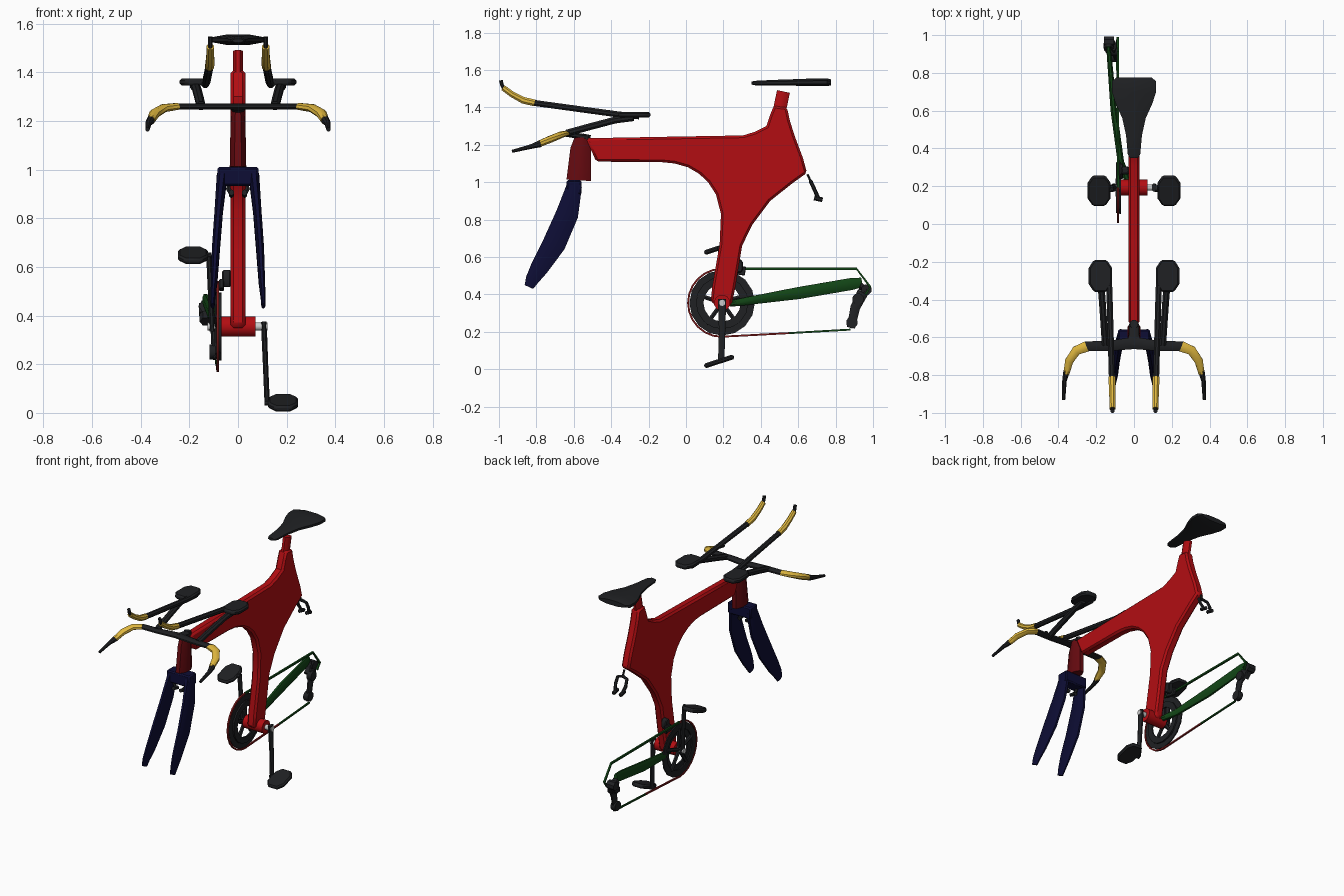
import bpy, bmesh, math
from mathutils import Vector, Matrix

if "Cube" in bpy.data.objects:
    bpy.data.objects.remove(bpy.data.objects["Cube"])

X, Z = Vector((1, 0, 0)), Vector((0, 0, 1))


def material(name, rgb):
    m = bpy.data.materials.new(name)
    m.diffuse_color = (*rgb, 1)
    m.use_nodes = True
    m.node_tree.nodes["Principled BSDF"].inputs["Base Color"].default_value = m.diffuse_color
    return m


RED = material("red", (0.45, 0.004, 0.006))
DARK_RED = material("dark_red", (0.13, 0.003, 0.005))
NAVY = material("navy", (0.004, 0.004, 0.035))
BLACK = material("black", (0.014, 0.015, 0.017))
YELLOW = material("yellow", (0.75, 0.48, 0.05))
GREEN = material("green", (0.006, 0.06, 0.008))
CHAIN_RED = material("chain_red", (0.2, 0.01, 0.01))


def finish(name, bm, mat, bevel=0):
    bmesh.ops.recalc_face_normals(bm, faces=bm.faces)
    me = bpy.data.meshes.new(name)
    bm.to_mesh(me)
    bm.free()
    ob = bpy.data.objects.new(name, me)
    bpy.context.collection.objects.link(ob)
    if mat:
        me.materials.append(mat)
    if bevel:
        b = ob.modifiers.new("bevel", "BEVEL")
        b.width, b.segments, b.limit_method = bevel, 1, "ANGLE"
        b.angle_limit = math.radians(55)
    bpy.ops.object.select_all(action="DESELECT")
    ob.select_set(True)
    bpy.context.view_layer.objects.active = ob
    bpy.ops.object.shade_smooth_by_angle(angle=math.radians(40))
    return ob


def skin(bm, rings, closed=False):
    n = len(rings[0])
    for i in range(len(rings) - (0 if closed else 1)):
        a, b = rings[i], rings[(i + 1) % len(rings)]
        for j in range(n):
            bm.faces.new((a[j], a[(j + 1) % n], b[(j + 1) % n], b[j]))


def tube(name, pts, mat, n=8, ref=Z):
    """Loft through (x, y, z, half width, half height) sections."""
    bm, rings = bmesh.new(), []
    P = [Vector(p[:3]) for p in pts]
    for i, p in enumerate(pts):
        t = (P[min(i + 1, len(P) - 1)] - P[max(i - 1, 0)]).normalized()
        side = t.cross(ref).normalized()
        up = side.cross(t)
        k = 1 / math.cos(math.pi / n)
        ang = [2 * math.pi * (j + 0.5) / n for j in range(n)]
        rings.append([bm.verts.new(P[i] + k * (side * p[3] * math.cos(a) + up * p[4] * math.sin(a))) for a in ang])
    skin(bm, rings)
    bm.faces.new(rings[0])
    bm.faces.new(rings[-1])
    return finish(name, bm, mat)


def rod(name, pts, r, mat, n=8, ref=Z):
    return tube(name, [(*p, r, r) for p in pts], mat, n, ref)


def plate(name, outline, half, mat, matrix, bevel):
    """Extruded flat outline, placed by a matrix."""
    bm = bmesh.new()
    lo = [bm.verts.new(matrix @ Vector((a, b, -half))) for a, b in outline]
    hi = [bm.verts.new(matrix @ Vector((a, b, half))) for a, b in outline]
    skin(bm, [lo, hi])
    bm.faces.new(lo)
    bm.faces.new(hi)
    return finish(name, bm, mat, bevel)


def washer(name, x0, x1, ri, ro, y, z, mat, n=16):
    """Flat ring around an axis parallel to x."""
    bm, rings = bmesh.new(), []
    for j in range(n):
        c, s = math.cos(2 * math.pi * j / n), math.sin(2 * math.pi * j / n)
        rings.append([bm.verts.new((x, y + r * c, z + r * s)) for x, r in ((x0, ri), (x0, ro), (x1, ro), (x1, ri))])
    skin(bm, rings, True)
    return finish(name, bm, mat)


def octagon(a, b):
    return [(a * u, b * v) for u, v in ((-1, -.5), (-.55, -1), (.55, -1), (1, -.5), (1, .5), (.55, 1), (-.55, 1), (-1, .5))]


def brake(name, y, z, dy, dz, w):
    """Caliper: pivot, two bowed arms and pads."""
    at = lambda x, t: (x, y + dy * t, z + dz * t)
    rod(name + "_pivot", [at(0, -.1), at(0, .3)], .006, BLACK)
    for s in (-1, 1):
        rod(name + "_arm", [at(0, .22), at(s * w, .3), at(s * w * 1.1, .65), at(s * w * .8, .95)], .009, BLACK, 6,
            Vector((0, 1, .3)))
        rod(name + "_pad", [(s * w * .75, y + dy - .025, z + dz + .006), (s * w * .75, y + dy + .02, z + dz - .004)],
            .011, BLACK, 6)


# Monocoque frame with seat mast
profile = [(-.535, 1.235), (-.1, 1.243), (.305, 1.25), (.37, 1.27), (.43, 1.30), (.45, 1.36), (.47, 1.41), (.54, 1.40),
           (.555, 1.33), (.58, 1.25), (.625, 1.13), (.647, 1.05), (.57, .995), (.45, .90), (.353, .77), (.30, .66),
           (.262, .43), (.245, .345), (.19, .325), (.132, .36), (.14, .44), (.18, .67), (.187, .83), (.16, .935),
           (.118, 1.0), (.07, 1.045), (.01, 1.08), (-.06, 1.1), (-.13, 1.107), (-.48, 1.11)]
yz = Matrix(((0, 0, 1, 0), (1, 0, 0, 0), (0, 1, 0, 0), (0, 0, 0, 1)))
plate("frame", profile, .03, RED, yz, .012)
tube("seat_post", [(0, .495, 1.36, .035, .02), (0, .521, 1.485, .035, .02)], RED, ref=X)
tube("head_tube", [(0, -.56, 1.24, .035, .026), (0, -.563, 1.18, .055, .031), (0, -.573, 1.01, .066, .034)],
     DARK_RED, ref=X)
rod("headset_cap", [(0, -.535, 1.23), (0, -.53, 1.256)], .022, BLACK, ref=X)

# Saddle
tube("saddle", [(0, y, z, a, b) for y, z, a, b in (
    (.35, 1.53, .022, .008), (.37, 1.53, .033, .012), (.47, 1.532, .042, .015), (.56, 1.533, .062, .017),
    (.64, 1.534, .098, .019), (.70, 1.534, .117, .021), (.755, 1.534, .117, .021), (.775, 1.534, .095, .016))], BLACK)

# Fork
plate("fork_crown", [(-.085, -.04), (.085, -.04), (.085, .04), (-.085, .04)], .039, NAVY,
      Matrix.Translation((0, -.598, .972)), .008)
for s in (-1, 1):
    tube("fork_leg", [(s * .065, -.597, .98, .041, .022), (s * .079, -.635, .83, .06, .017),
                      (s * .091, -.705, .67, .062, .016), (s * .098, -.785, .54, .048, .013),
                      (s * .103, -.822, .48, .036, .01), (s * .104, -.84, .44, .025, .008)], NAVY, ref=X)

# Brakes
brake("rear_brake", .655, 1.03, .055, -.12, .034)
brake("front_brake", -.60, .96, -.02, -.06, .036)

# Handlebars: base bar, grips, levers, arm rests and extensions
tube("base_bar", [(x, y, 1.26, a, .012) for x, y, a in (
    (-.26, -.648, .026), (-.13, -.645, .027), (0, -.63, .032), (.13, -.645, .027), (.26, -.648, .026))], BLACK)
tube("stem", [(0, -.53, 1.24, .025, .015), (0, -.64, 1.258, .03, .015)], BLACK)
pad = octagon(.062, .085)
for s in (-1, 1):
    tube("bar_grip", [(s * .25, -.648, 1.26, .028, .014), (s * .305, -.67, 1.253, .025, .016),
                      (s * .343, -.725, 1.23, .022, .018), (s * .357, -.79, 1.203, .016, .017)], YELLOW)
    tube("brake_lever", [(s * .357, -.78, 1.205, .017, .018), (s * .368, -.83, 1.19, .012, .012),
                         (s * .372, -.93, 1.165, .008, .008)], BLACK)
    plate("arm_rest", pad, .015, BLACK, Matrix.Translation((s * .178, -.275, 1.36)), .009)
    rod("rest_strut", [(s * .18, -.28, 1.345), (s * .17, -.38, 1.332), (s * .16, -.52, 1.295), (s * .152, -.64, 1.262)],
        .018, BLACK)
    rod("extension", [(s * .135, -.25, 1.352), (s * .13, -.36, 1.362), (s * .117, -.82, 1.425)], .016, BLACK)
    tube("extension_grip", [(s * .117, -.81, 1.424, .018, .018), (s * .115, -.87, 1.438, .018, .018),
                            (s * .114, -.93, 1.47, .016, .016), (s * .114, -.978, 1.505, .015, .015)], YELLOW)
    rod("shift_lever", [(s * .114, -.973, 1.50), (s * .114, -.984, 1.52), (s * .114, -.99, 1.545)], .01, BLACK, ref=X)

# Bottom bracket, cranks and pedals
CY, CZ = .193, .355
rod("bottom_bracket", [(-.072, CY, CZ), (.072, CY, CZ)], .042, RED, 12)
rod("crank_spindle", [(-.125, CY, CZ), (.122, CY, CZ)], .016, None, 10)
for s, end, name in ((1, .05, "right"), (-1, .64, "left")):
    tube(name + "_crank", [(s * .106, CY, CZ + (.02 if s > 0 else -.02), .022, .012),
                           (s * .113, CY, (CZ + end) / 2, .017, .011), (s * .12, CY - .005, end - .012 * s, .017, .011)],
         BLACK, ref=X)
    py, pz = .177, (.042 if s > 0 else .648)
    rod(name + "_pedal_axle", [(s * .11, py + .005, pz), (s * .17, py, pz)], .012, BLACK)
    plate(name + "_pedal", octagon(.061, .083), .013, BLACK,
          Matrix.Translation((s * .185, py, pz)) @ Matrix.Rotation(math.radians(18), 4, "X"), .008)

# Chainrings and spider
washer("large_chainring", -.088, -.08, .132, .175, CY, CZ, BLACK)
washer("small_chainring", -.078, -.068, .1, .14, CY, CZ, BLACK)
for k in range(5):
    a = math.radians(18 + 72 * k)
    rod("spider_arm", [(-.085, CY, CZ), (-.082, CY + .14 * math.cos(a), CZ + .14 * math.sin(a))], .011, BLACK, 6, X)

# Chain
arc = [math.radians(90 + 15 * k) for k in range(13)]
rod("chain_wrap", [(-.084, CY + .182 * math.cos(a), CZ + .182 * math.sin(a)) for a in arc], .005, CHAIN_RED, 4, X)
rod("chain_top", [(-.084, CY, .537), (-.085, .912, .537), (-.086, .985, .44), (-.09, .96, .40)], .006, GREEN, 4, X)
rod("chain_bottom", [(-.084, CY, .174), (-.085, .55, .193)], .005, CHAIN_RED, 4, X)
rod("chain_bottom_rear", [(-.085, .55, .193), (-.09, .88, .212)], .005, GREEN, 4, X)

# Chainstay
tube("chainstay", [(-.035, .235, .35, .018, .016), (-.07, .33, .365, .017, .021), (-.107, .6, .407, .017, .032),
                   (-.13, .88, .455, .013, .032), (-.136, .94, .464, .011, .026)], GREEN)

# Derailleurs
rod("rear_derailleur_body", [(-.135, .93, .44), (-.132, .965, .425), (-.13, .92, .375)], .024, BLACK, 6, X)
rod("rear_derailleur_bolt", [(-.16, .965, .425), (-.105, .965, .425)], .027, BLACK, 8)
tube("rear_derailleur_cage", [(-.108, .945, .41, .03, .014), (-.1, .905, .33, .026, .012), (-.097, .882, .222, .022, .01)],
     BLACK, ref=X)
for y, z in ((.92, .375), (.887, .25)):
    rod("jockey_wheel", [(-.118, y, z), (-.084, y, z)], .03, BLACK, 10)
plate("front_derailleur", octagon(.022, .035), .018, BLACK, Matrix.Translation((-.047, .283, .552)) @ yz, .005)
plate("chain_guide", [(-.05, -.018), (.03, -.03), (.035, .02), (-.02, .02)], .01, BLACK,
      Matrix.Translation((-.068, .285, .53)) @ yz, .004)
